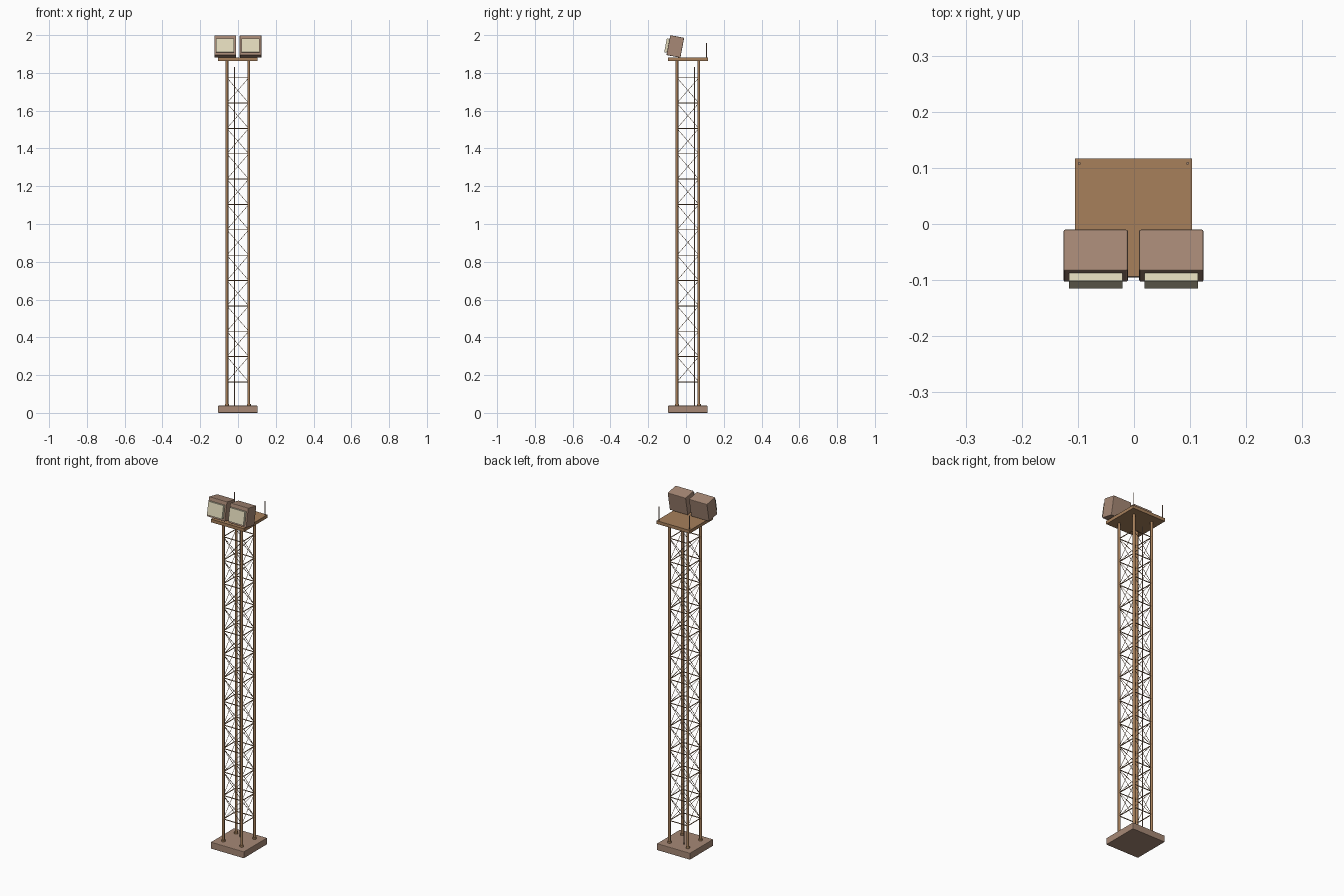
import bpy, math
from mathutils import Vector

if "Cube" in bpy.data.objects:
    bpy.data.objects.remove(bpy.data.objects["Cube"])

CX, CY = -0.001, 0.010      # tower axis
HALF = 0.058                # leg offset from the axis


def material(name, rgb):
    m = bpy.data.materials.new(name)
    m.diffuse_color = (*rgb, 1)
    m.use_nodes = True
    m.node_tree.nodes["Principled BSDF"].inputs["Base Color"].default_value = m.diffuse_color
    return m


OCHRE = material("ochre_brown", (0.385, 0.215, 0.105))
TAUPE = material("taupe", (0.385, 0.25, 0.18))
CREAM = material("cream_glass", (0.76, 0.70, 0.50))


def box(name, centre, size, mat, bevel=0.0, tilt=0.0):
    bpy.ops.mesh.primitive_cube_add(size=1, location=centre, rotation=(tilt, 0, 0))
    ob = bpy.context.object
    ob.name = name
    ob.scale = size
    bpy.ops.object.transform_apply(location=False, rotation=False, scale=True)
    ob.data.materials.append(mat)
    if bevel:
        mod = ob.modifiers.new("soft_edges", 'BEVEL')
        mod.width, mod.segments = bevel, 2
    return ob


def rod(name, a, b, radius, mat, sides=12):
    a, b = Vector(a), Vector(b)
    bpy.ops.mesh.primitive_cylinder_add(vertices=sides, radius=radius,
                                        depth=(b - a).length, location=(a + b) / 2)
    ob = bpy.context.object
    ob.name = name
    ob.rotation_euler = (b - a).to_track_quat('Z', 'Y').to_euler()
    ob.data.materials.append(mat)
    bpy.ops.object.shade_smooth_by_angle(angle=math.radians(50))
    return ob


def bars(name, segments, radius, mat):
    """Many thin round bars as one bevelled curve object."""
    cu = bpy.data.curves.new(name, 'CURVE')
    cu.dimensions = '3D'
    cu.bevel_depth, cu.bevel_resolution = radius, 1
    cu.use_fill_caps = True
    for a, b in segments:
        sp = cu.splines.new('POLY')
        sp.points.add(1)
        sp.points[0].co = (*a, 1)
        sp.points[1].co = (*b, 1)
    cu.materials.append(mat)
    ob = bpy.data.objects.new(name, cu)
    bpy.context.collection.objects.link(ob)
    return ob


# Footing and top platform
box("base_slab", (CX, CY, 0.019), (0.209, 0.210, 0.038), TAUPE, 0.003)
box("platform", (CX, 0.0115, 1.8715), (0.209, 0.211, 0.018), OCHRE)

# Legs with foot collars
corners = [(CX + sx * HALF, CY + sy * HALF)
           for sx, sy in ((-1, -1), (1, -1), (1, 1), (-1, 1))]
for x, y in corners:
    rod("leg", (x, y, 0.035), (x, y, 1.866), 0.0074, OCHRE)
    rod("foot_collar", (x, y, 0.036), (x, y, 0.047), 0.0105, OCHRE)

# Lattice bracing on all four sides
levels = [0.164 + i * 0.1342 for i in range(13)]
rails, diagonals = [], []
for i in range(4):
    p, q = corners[i], corners[(i + 1) % 4]
    rails += [((*p, z), (*q, z)) for z in levels]
    for lo, hi in zip(levels, levels[1:]):
        diagonals += [((*p, lo), (*q, hi)), ((*q, lo), (*p, hi))]
bars("cross_rails", rails, 0.0025, OCHRE)
bars("diagonal_braces", diagonals, 0.0013, OCHRE)

# Power conduit inside the tower
rod("conduit", (-0.018, 0.045, 0.037), (-0.018, 0.045, 1.83), 0.0028, TAUPE)

# Lightning rods on the rear corners
for sx in (-1, 1):
    x = CX + sx * 0.0965
    rod("lightning_rod", (x, 0.108, 1.88), (x, 0.108, 1.958), 0.0025, TAUPE)

# Floodlights, tilted back so the glass faces slightly upward
TILT = math.radians(-10.8)
c, s = math.cos(TILT), math.sin(TILT)
for x in (CX - 0.0672, CX + 0.0675):
    box("lamp_housing", (x, -0.0565, 1.940), (0.1145, 0.075, 0.107),
        TAUPE, 0.003, TILT)
    ly, lz = -0.044, -0.004
    box("lamp_glass", (x, -0.0565 + ly * c - lz * s, 1.940 + ly * s + lz * c),
        (0.095, 0.016, 0.074), CREAM, 0, TILT)
